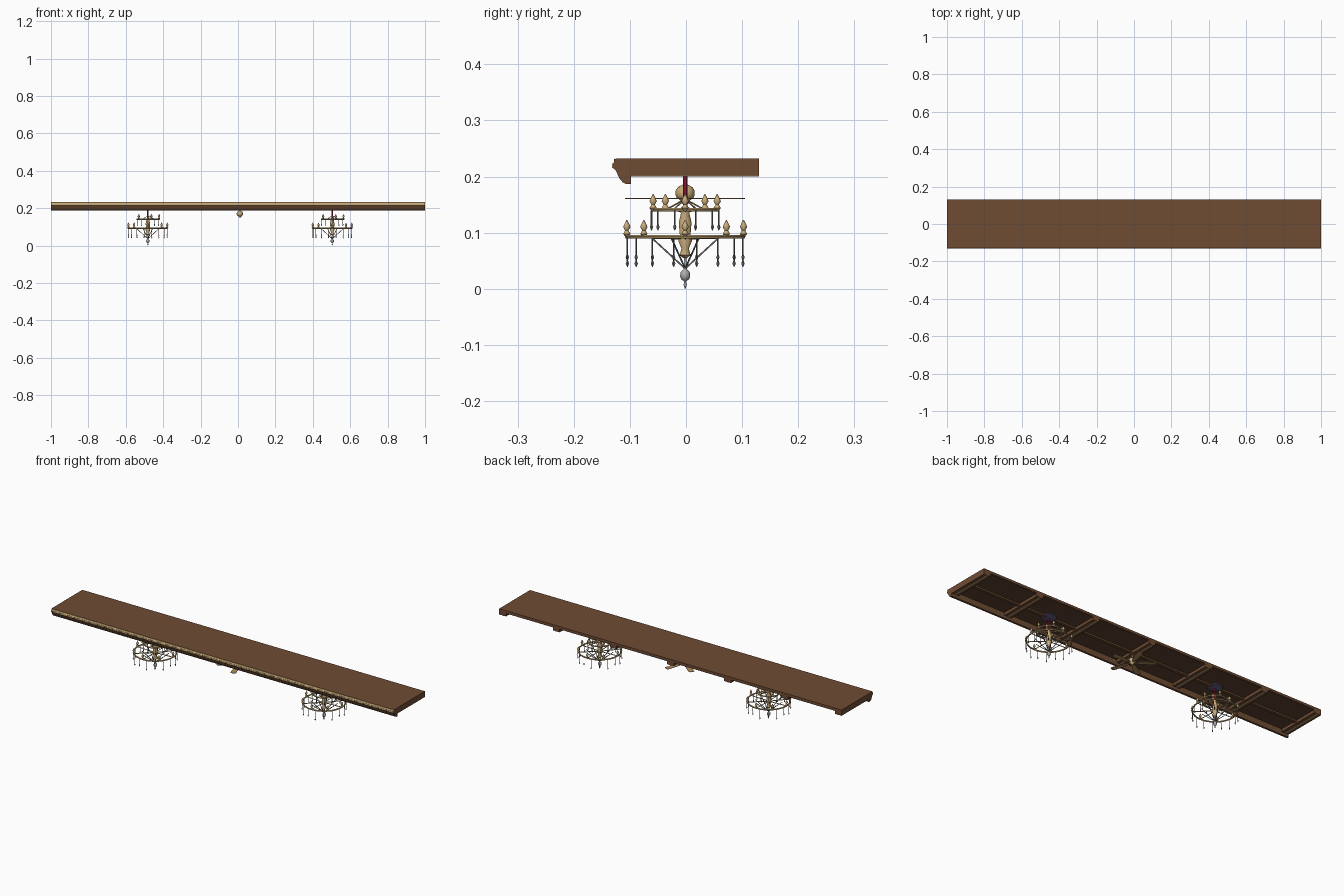
import bpy, bmesh, math
from mathutils import Vector

if "Cube" in bpy.data.objects:
    bpy.data.objects.remove(bpy.data.objects["Cube"])


def mat(name, c):
    m = bpy.data.materials.new(name)
    m.diffuse_color = (*c, 1)
    m.use_nodes = True
    m.node_tree.nodes["Principled BSDF"].inputs["Base Color"].default_value = m.diffuse_color
    return m


WOOD = mat("brown_wood", (.162, .072, .034))
DARK = mat("dark_panel", (.115, .054, .028))
GOLD = mat("old_gold", (.590, .410, .190))
TAN = mat("tan_blade", (.450, .270, .120))
GREY = mat("grey_crystal", (.20, .20, .20))
SILVER = mat("silver_finial", (.42, .42, .42))
RED = mat("red_cord", (.400, .012, .045))
NAVY = mat("navy_rose", (.110, .100, .210))
CY = -.0015  # chandelier centre in depth


def finish(name, bm, mats, smooth=False):
    bmesh.ops.recalc_face_normals(bm, faces=bm.faces)
    me = bpy.data.meshes.new(name)
    bm.to_mesh(me)
    bm.free()
    for m in mats:
        me.materials.append(m)
    ob = bpy.data.objects.new(name, me)
    bpy.context.collection.objects.link(ob)
    if smooth:
        bpy.context.view_layer.objects.active = ob
        ob.select_set(True)
        bpy.ops.object.shade_smooth_by_angle(angle=math.radians(50))
        ob.select_set(False)
    return ob


def box(bm, x0, x1, y0, y1, z0, z1):
    for v in bmesh.ops.create_cube(bm, size=1)["verts"]:
        v.co = Vector(((x0 + x1) / 2 + v.co.x * (x1 - x0),
                       (y0 + y1) / 2 + v.co.y * (y1 - y0),
                       (z0 + z1) / 2 + v.co.z * (z1 - z0)))


def rod(bm, a, b, r, n=4):
    a, b = Vector(a), Vector(b)
    d = b - a
    vs = bmesh.ops.create_cone(bm, segments=n, radius1=r, radius2=r,
                               depth=d.length, cap_ends=True)["verts"]
    q = Vector((0, 0, 1)).rotation_difference(d)
    for v in vs:
        v.co = q @ v.co + (a + b) / 2


def lathe(bm, prof, c, n=8):
    rings = [[bm.verts.new((c[0] + r * math.cos(2 * math.pi * i / n),
                            c[1] + r * math.sin(2 * math.pi * i / n), c[2] + z))
              for i in range(n)] for r, z in prof]
    for a, b in zip(rings, rings[1:]):
        for i in range(n):
            j = (i + 1) % n
            bm.faces.new((a[i], a[j], b[j], b[i]))
    bm.faces.new(rings[0][::-1])
    bm.faces.new(rings[-1])


def hoop(bm, c, R, r, n=32, k=6):
    g = [[bm.verts.new((c[0] + (R + r * math.cos(2 * math.pi * j / k)) * math.cos(2 * math.pi * i / n),
                        c[1] + (R + r * math.cos(2 * math.pi * j / k)) * math.sin(2 * math.pi * i / n),
                        c[2] + r * math.sin(2 * math.pi * j / k)))
          for j in range(k)] for i in range(n)]
    for i in range(n):
        for j in range(k):
            a, b = g[i], g[(i + 1) % n]
            bm.faces.new((a[j], b[j], b[(j + 1) % k], a[(j + 1) % k]))


def around(cx, r, z, n, off=0.0):
    return [(cx + r * math.cos(2 * math.pi * (i + off) / n),
             CY + r * math.sin(2 * math.pi * (i + off) / n), z) for i in range(n)]


# ceiling slab and dark coffer panel
bm = bmesh.new()
box(bm, -1, 1, -.126, .13, .220, .232)
finish("ceiling_slab", bm, [WOOD])
bm = bmesh.new()
box(bm, -.99, .99, -.11, .128, .216, .221)
finish("coffer_panel", bm, [DARK])

# cross beams with narrow gold trim, and thin middle beam
bm = bmesh.new()
trim = bmesh.new()
for i in range(7):
    x = max(-.98, min(.98, -1 + i / 3))
    box(bm, x - .02, x + .02, -.10, .13, .2015, .2205)
    box(trim, x - .004, x + .004, -.10, .13, .2002, .202)
finish("cross_beams", bm, [WOOD])
finish("beam_trim", trim, [GOLD])
bm = bmesh.new()
box(bm, -.97, .97, -.008, .008, .208, .2205)
finish("middle_beam", bm, [WOOD])

# front crown moulding with a gold band
bm = bmesh.new()
prof = [(-.098, .2315), (-.128, .2315), (-.128, .226), (-.130, .223), (-.130, .215), (-.125, .211),
        (-.122, .204), (-.118, .196), (-.113, .190), (-.107, .187), (-.098, .187)]
f = bm.faces.new([bm.verts.new((-1, y, z)) for y, z in prof])
for v in bmesh.ops.extrude_face_region(bm, geom=[f])["geom"]:
    if isinstance(v, bmesh.types.BMVert):
        v.co.x = 1
for f in bm.faces:
    c = f.calc_center_median()
    if .214 < c.z < .230 and c.y < -.12 and abs(c.x) < .5:
        f.material_index = 1
finish("crown_moulding", bm, [WOOD, GOLD])

# row of small gold blocks on the band
bm = bmesh.new()
for i in range(160):
    x = -.99375 + i * .0125
    box(bm, x - .004, x + .004, -.1315, -.128, .2155, .2235)
finish("crown_blocks", bm, [GOLD])

# ceiling fan with five blades
FX = .01
bm = bmesh.new()
lathe(bm, [(.003, .150), (.007, .153), (.009, .158), (.015, .162), (.017, .167), (.017, .175),
           (.013, .181), (.006, .185), (.003, .186), (.003, .217)], (FX, CY, 0), 12)
finish("fan_hub", bm, [GOLD], True)
bm = bmesh.new()
for i in range(5):
    a = 2 * math.pi * i / 5
    out = [(.014, -.005), (.035, -.011), (.105, -.014), (.110, -.008),
           (.110, .008), (.105, .014), (.035, .011), (.014, .005)]
    f = bm.faces.new([bm.verts.new((FX + u * math.cos(a) - w * math.sin(a),
                                    CY + u * math.sin(a) + w * math.cos(a), .1605)) for u, w in out])
    for v in bmesh.ops.extrude_face_region(bm, geom=[f])["geom"]:
        if isinstance(v, bmesh.types.BMVert):
            v.co.z += .0015
finish("fan_blades", bm, [TAN])

CANDLE = [(.002, -.002), (.0065, .004), (.003, .010), (.0065, .016), (.005, .020), (.0006, .029)]
COLUMN = [(.004, .055), (.010, .060), (.007, .072), (.013, .086), (.010, .096),
          (.012, .118), (.008, .134), (.010, .143), (.003, .148)]
PENDANT = [(.0006, -.010), (.0032, -.004), (.0010, .002)]

for side, cx in (("left", -.482), ("right", .504)):
    # ceiling rose and cord
    bm = bmesh.new()
    lathe(bm, [(.012, .206), (.036, .211), (.036, .217)], (cx, CY, 0), 12)
    finish(side + "_ceiling_rose", bm, [NAVY])
    bm = bmesh.new()
    rod(bm, (cx, CY, .14), (cx, CY, .217), .0038, 6)
    finish(side + "_cord", bm, [RED], True)
    # turned column
    bm = bmesh.new()
    lathe(bm, COLUMN, (cx, CY, 0), 10)
    finish(side + "_column", bm, [GOLD], True)
    # rings and arms
    bm = bmesh.new()
    hoop(bm, (cx, CY, .093), .104, .0036)
    hoop(bm, (cx, CY, .141), .058, .0034, 24)
    for p in around(cx, .103, .093, 8):
        rod(bm, (cx, CY, .090), p, .0024)
    for p in around(cx, .057, .141, 5):
        rod(bm, (cx, CY, .139), p, .0022)
    for p in around(cx, .034, .142, 5):
        rod(bm, p, (cx, CY, .160), .0014)
    finish(side + "_rings_and_arms", bm, [GOLD], True)
    # candles
    bm = bmesh.new()
    for p in around(cx, .104, .094, 8) + around(cx, .060, .140, 5):
        lathe(bm, CANDLE, p, 8)
    finish(side + "_candles", bm, [GOLD], True)
    # hanging crystal drops and strands
    bm = bmesh.new()
    drops = [(p, .060 if i % 2 else .049) for i, p in enumerate(around(cx, .105, .092, 16, .5))]
    drops += [(p, .114) for p in around(cx, .060, .140, 10, .5)]
    for p, z in drops:
        rod(bm, p, (p[0], p[1], z), .0014)
        lathe(bm, PENDANT, (p[0], p[1], z), 5)
    for p in around(cx, .066, .092, 8, .5):
        rod(bm, p, (cx, CY, .036), .0018)
    finish(side + "_crystal_drops", bm, [GREY], True)
    # bottom finial
    bm = bmesh.new()
    lathe(bm, [(.0006, .001), (.003, .008), (.0015, .014), (.007, .018), (.009, .024), (.008, .031),
               (.003, .036), (.002, .057)], (cx, CY, -.001), 8)
    finish(side + "_finial", bm, [SILVER], True)
